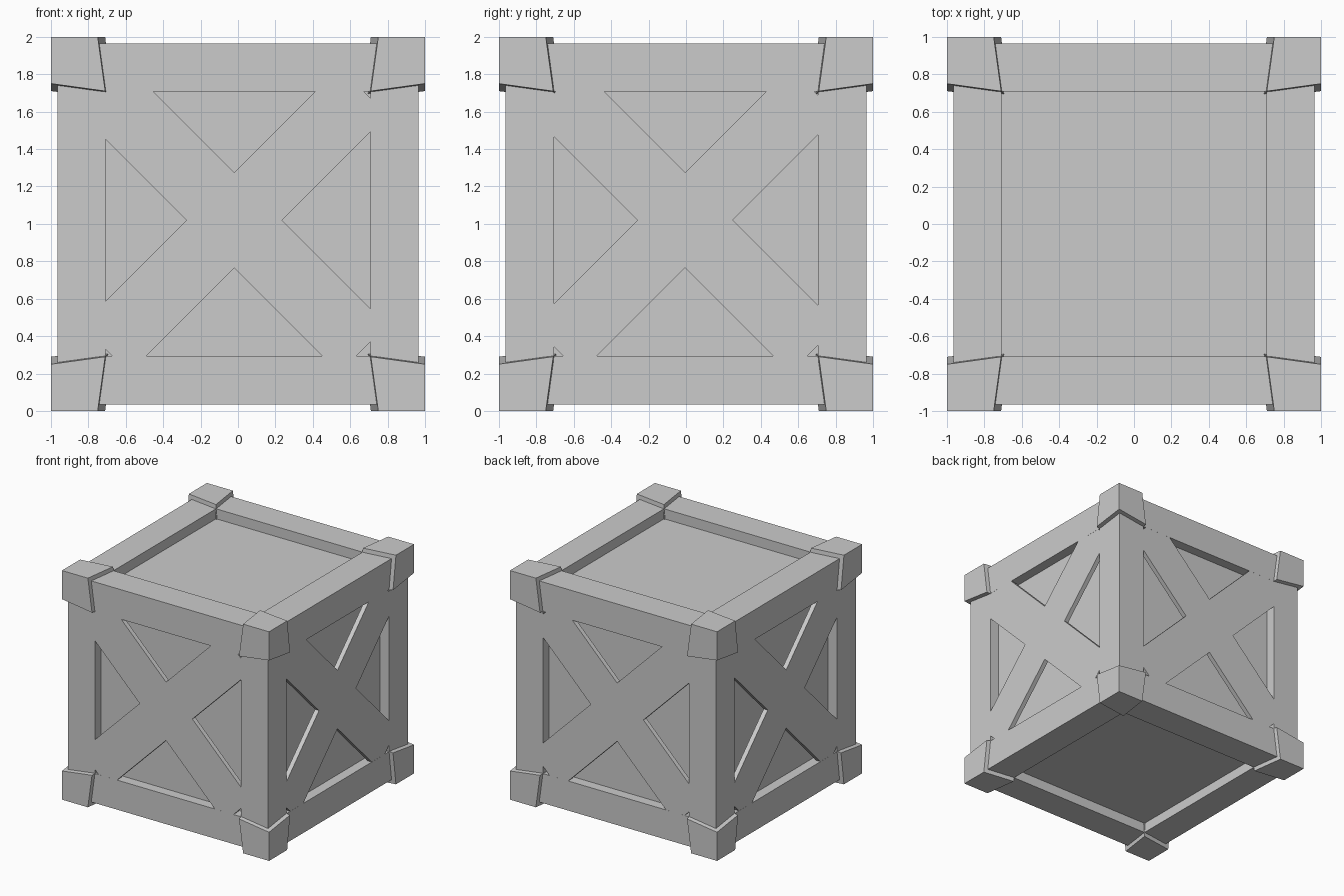
import bpy, bmesh
from math import pi
from itertools import product
from mathutils import Matrix, Vector

if "Cube" in bpy.data.objects:
    bpy.data.objects.remove(bpy.data.objects["Cube"])

CENTER = Matrix.Translation((0, 0, 1))
OUT, INN, CORE = 0.965, 0.707, 0.878


def box(name, size, matrix):
    bm = bmesh.new()
    bmesh.ops.create_cube(bm, size=1, matrix=matrix @ Matrix.Diagonal((*size, 1)))
    return finish(name, bm)


def finish(name, bm):
    bmesh.ops.recalc_face_normals(bm, faces=bm.faces)
    mesh = bpy.data.meshes.new(name)
    bm.to_mesh(mesh)
    bm.free()
    obj = bpy.data.objects.new(name, mesh)
    bpy.context.collection.objects.link(obj)
    return obj


# Recessed inner panels
box("inner_panels", (2 * CORE,) * 3, CENTER)

# Twelve frame beams, ends hidden inside the corner caps
mid, width = (OUT + INN) / 2, OUT - INN
for axis, name in enumerate(("beam_x", "beam_y", "post")):
    for a, b in product((-mid, mid), repeat=2):
        loc, size = [a, b], [width, width]
        loc.insert(axis, 0)
        size.insert(axis, 1.8)
        box(name, size, CENTER @ Matrix.Translation(loc))

# Eight tapered corner caps: each side narrows along its neighbours' outer edges
for signs in product((-1, 1), repeat=3):
    bm = bmesh.new()
    bmesh.ops.create_cube(bm, size=2)
    for v in bm.verts:
        outer = [c > 0 for c in v.co]
        inner_pos = (0.67, 0.71, 0.75)[min(sum(outer), 2)]
        v.co = CENTER @ Vector([s * (1 if o else inner_pos) for s, o in zip(signs, outer)])
    finish("corner_cap", bm)

# Crossed diagonal planks on the four sides, flush with the frame
THICK = 0.04
for i, shift in enumerate((-0.02, -0.005, 0.01, 0.005)):
    side = CENTER @ Matrix.Rotation(i * pi / 2, 4, 'Z')
    place = side @ Matrix.Translation((shift, -OUT + THICK / 2 + 0.0004, 0.02))
    for angle in (pi / 4, -pi / 4):
        box("cross_plank", (1.95, THICK, 0.36), place @ Matrix.Rotation(angle, 4, 'Y'))
